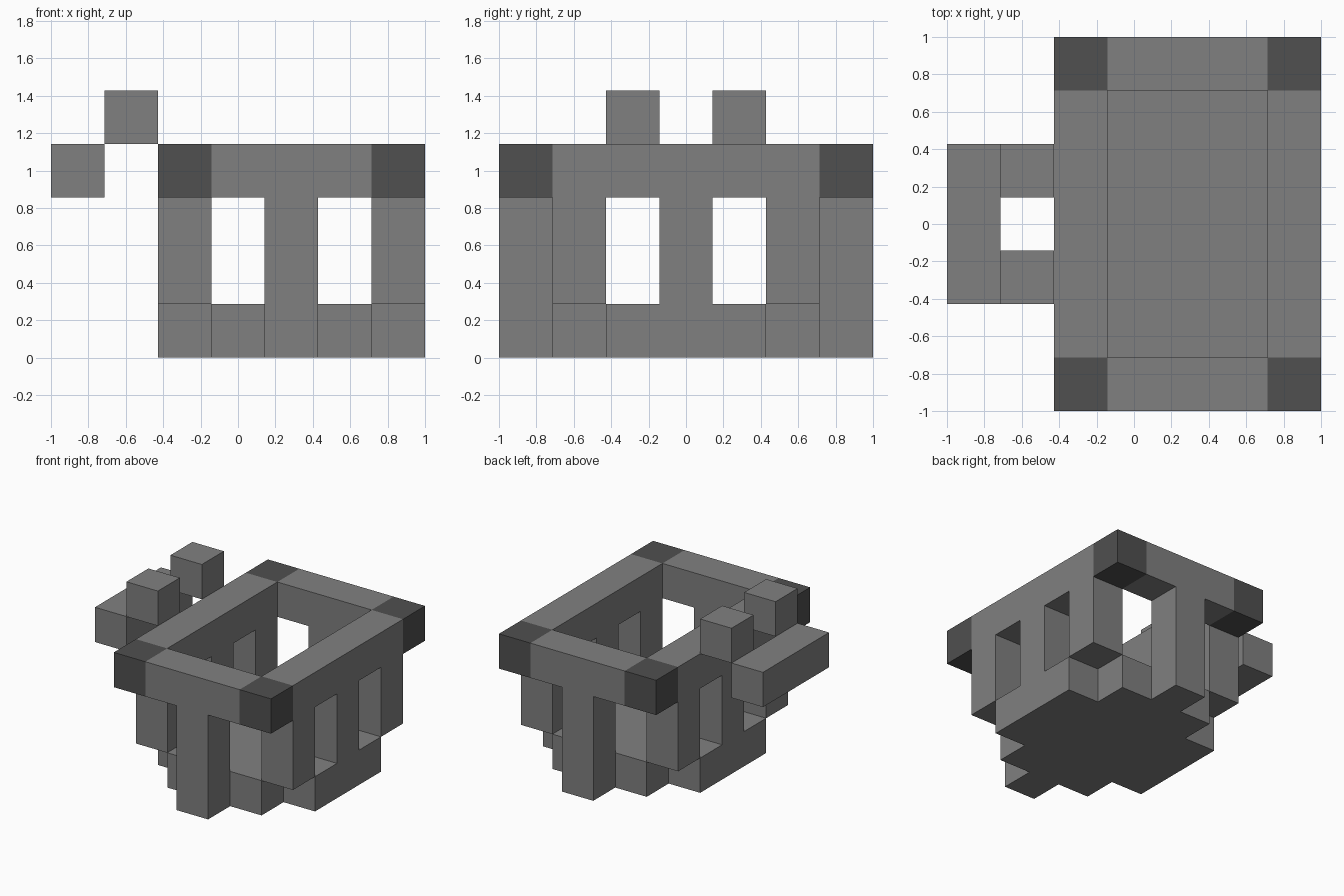
import bpy, bmesh
from mathutils import Matrix, Vector

if "Cube" in bpy.data.objects:
    bpy.data.objects.remove(bpy.data.objects["Cube"])

U = 2 / 7  # edge length of one block


def material(name, value):
    m = bpy.data.materials.new(name)
    m.diffuse_color = (value, value, value, 1)
    m.use_nodes = True
    m.node_tree.nodes["Principled BSDF"].inputs["Base Color"].default_value = m.diffuse_color
    return m


stone = material("mid grey", 0.216)
dark = material("dark grey", 0.08)


def block(xs, ys, zs):
    """All grid cells in the given index ranges."""
    return {(x, y, z) for x in xs for y in ys for z in zs}


# Basin floor: a stepped, rounded slab
floor = (block(range(3, 6), range(1, 6), [0])
         | block([2, 6], range(2, 5), [0])
         | block([4], [0, 6], [0]))

# Wall posts, with open gaps between them
side_posts = block([2, 6], [1, 3, 5], [1, 2])
end_posts = block([4], [0, 6], [1, 2])

# Rim: rectangular ring with dark corners
corners = block([2, 6], [0, 6], [3])
rim = block(range(2, 7), range(7), [3]) - block(range(3, 6), range(1, 6), [3]) - corners

# Handle: two raised blocks and an outer bar
handle_links = block([1], [2, 4], [4])
handle_bar = block([0], range(2, 5), [3])

parts = {
    "basin_floor": (floor, stone),
    "side_posts": (side_posts, stone),
    "end_posts": (end_posts, stone),
    "rim": (rim, stone),
    "rim_corners": (corners, dark),
    "handle_links": (handle_links, stone),
    "handle_bar": (handle_bar, stone),
}
filled = set().union(*(cells for cells, _ in parts.values()))


def build(name, cells, mat):
    """Join cubes into one part, dropping faces buried against other blocks."""
    bm = bmesh.new()
    for c in sorted(cells):
        centre = Vector(((c[0] - 3) * U, (c[1] - 3) * U, (c[2] + 0.5) * U))
        verts = bmesh.ops.create_cube(bm, size=U, matrix=Matrix.Translation(centre))["verts"]
        for f in {f for v in verts for f in v.link_faces}:
            f.normal_update()
            if tuple(a + round(n) for a, n in zip(c, f.normal)) in filled:
                bm.faces.remove(f)
    bmesh.ops.delete(bm, geom=[e for e in bm.edges if not e.link_faces], context='EDGES')
    bmesh.ops.remove_doubles(bm, verts=bm.verts[:], dist=0.001)
    bmesh.ops.dissolve_limit(bm, angle_limit=0.01, verts=bm.verts[:], edges=bm.edges[:])
    mesh = bpy.data.meshes.new(name)
    bm.to_mesh(mesh)
    bm.free()
    mesh.materials.append(mat)
    bpy.context.collection.objects.link(bpy.data.objects.new(name, mesh))


for part, (cells, mat) in parts.items():
    build(part, cells, mat)
